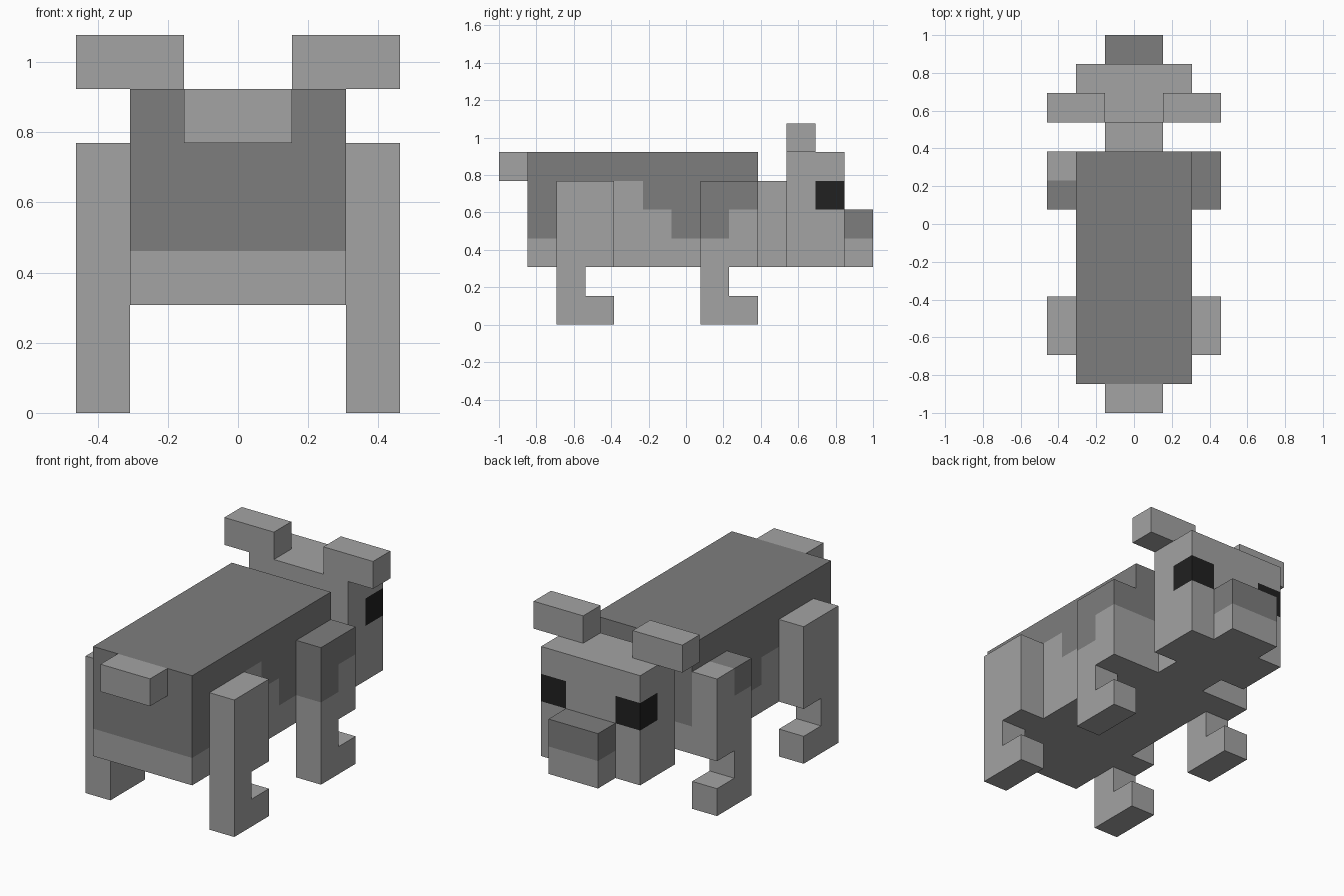
import bpy, bmesh

if "Cube" in bpy.data.objects:
    bpy.data.objects.remove(bpy.data.objects["Cube"])

U = 2 / 13  # one grid block


def material(name, value):
    m = bpy.data.materials.new(name)
    m.use_nodes = True
    m.diffuse_color = (value, value, value, 1)
    m.node_tree.nodes["Principled BSDF"].inputs["Base Color"].default_value = (value, value, value, 1)
    return m


MATS = [material("light grey", 0.366), material("dark grey", 0.207), material("eye black", 0.015)]
LIGHT, DARK, BLACK = range(3)


def prism(name, x0, x1, profile, cuts=(), rule=None):
    """Extrude a (y, z) profile along x, cut it at (axis, value) planes, colour faces by rule."""
    bm = bmesh.new()
    face = bm.faces.new([bm.verts.new((x0, y, z)) for y, z in profile])
    ext = bmesh.ops.extrude_face_region(bm, geom=[face])["geom"]
    bmesh.ops.translate(bm, verts=[g for g in ext if isinstance(g, bmesh.types.BMVert)],
                        vec=(x1 - x0, 0, 0))
    for axis, value in cuts:
        co, no = [0, 0, 0], [0, 0, 0]
        co[axis], no[axis] = value, 1
        bmesh.ops.bisect_plane(bm, geom=bm.verts[:] + bm.edges[:] + bm.faces[:],
                               plane_co=co, plane_no=no, dist=0.0001)
    bmesh.ops.recalc_face_normals(bm, faces=bm.faces)
    if rule:
        for f in bm.faces:
            f.material_index = rule(f.calc_center_median(), f.normal)
    bmesh.ops.scale(bm, vec=(U, U, U), verts=bm.verts)
    mesh = bpy.data.meshes.new(name)
    bm.to_mesh(mesh)
    bm.free()
    for m in MATS:
        mesh.materials.append(m)
    ob = bpy.data.objects.new(name, mesh)
    bpy.context.collection.objects.link(ob)
    return ob


def box(name, x, y, z, cuts=(), rule=None):
    return prism(name, *x, [(y[0], z[0]), (y[1], z[0]), (y[1], z[1]), (y[0], z[1])], cuts, rule)


# Lower edge of the dark coat along each flank: (up to y, height)
COAT = {1: [(-4.5, 3), (-1.5, 5), (-0.5, 4), (1.5, 3), (2.5, 4)],
        -1: [(-4.5, 3), (-1.5, 4), (2.5, 3)]}


def body_rule(c, n):
    if abs(n.y) > 0.5:
        edge = 4 if c.y > 0 and c.x > 0 else 3
    else:
        edge = next(h for y, h in COAT[1 if c.x > 0 else -1] if c.y < y)
    return DARK if c.z > edge else LIGHT


def left_leg_rule(c, n):
    return DARK if c.z > (3 if c.y < 1.5 else 4) else LIGHT


def right_leg_rule(c, n):
    return DARK if c.z > 4 and c.y < 1.5 else LIGHT


def head_rule(c, n):
    return BLACK if abs(c.x) > 1 and c.y > 4.5 and 4 < c.z < 5 else LIGHT


# Body, tail and neck
body_cuts = [(2, z) for z in (3, 4, 5)] + [(1, y) for y in (-4.5, -1.5, -0.5, 1.5)] + [(0, 0)]
box("body", (-2, 2), (-5.5, 2.5), (2, 6), body_cuts, body_rule)
box("tail", (-1, 1), (-6.5, -5.5), (5, 6))
box("neck", (-1, 1), (2.5, 3.5), (2, 5))

# Head with eyes wrapping the corners, and the two-tone snout
box("head", (-2, 2), (3.5, 5.5), (2, 6),
    [(0, -1), (0, 1), (1, 4.5), (2, 4), (2, 5)], head_rule)
box("snout", (-1, 1), (5.5, 6.5), (2, 4), [(2, 3)],
    lambda c, n: DARK if c.z > 3 else LIGHT)

# Ears and legs on both sides
for side, label, coat in ((1, "left", left_leg_rule), (-1, "right", right_leg_rule)):
    lo, hi = sorted((side, 3 * side))
    box(label + "_ear", (lo, hi), (3.5, 4.5), (6, 7))
    lo, hi = sorted((2 * side, 3 * side))
    for end, y, rule in (("front", 0.5, coat), ("hind", -4.5, None)):
        outline = [(y, 0), (y + 2, 0), (y + 2, 1), (y + 1, 1),
                   (y + 1, 2), (y + 2, 2), (y + 2, 5), (y, 5)]
        cuts = [(2, z) for z in (1, 2, 3, 4)] + [(1, y + 1)] if rule else []
        prism(f"{label}_{end}_leg", lo, hi, outline, cuts, rule)
